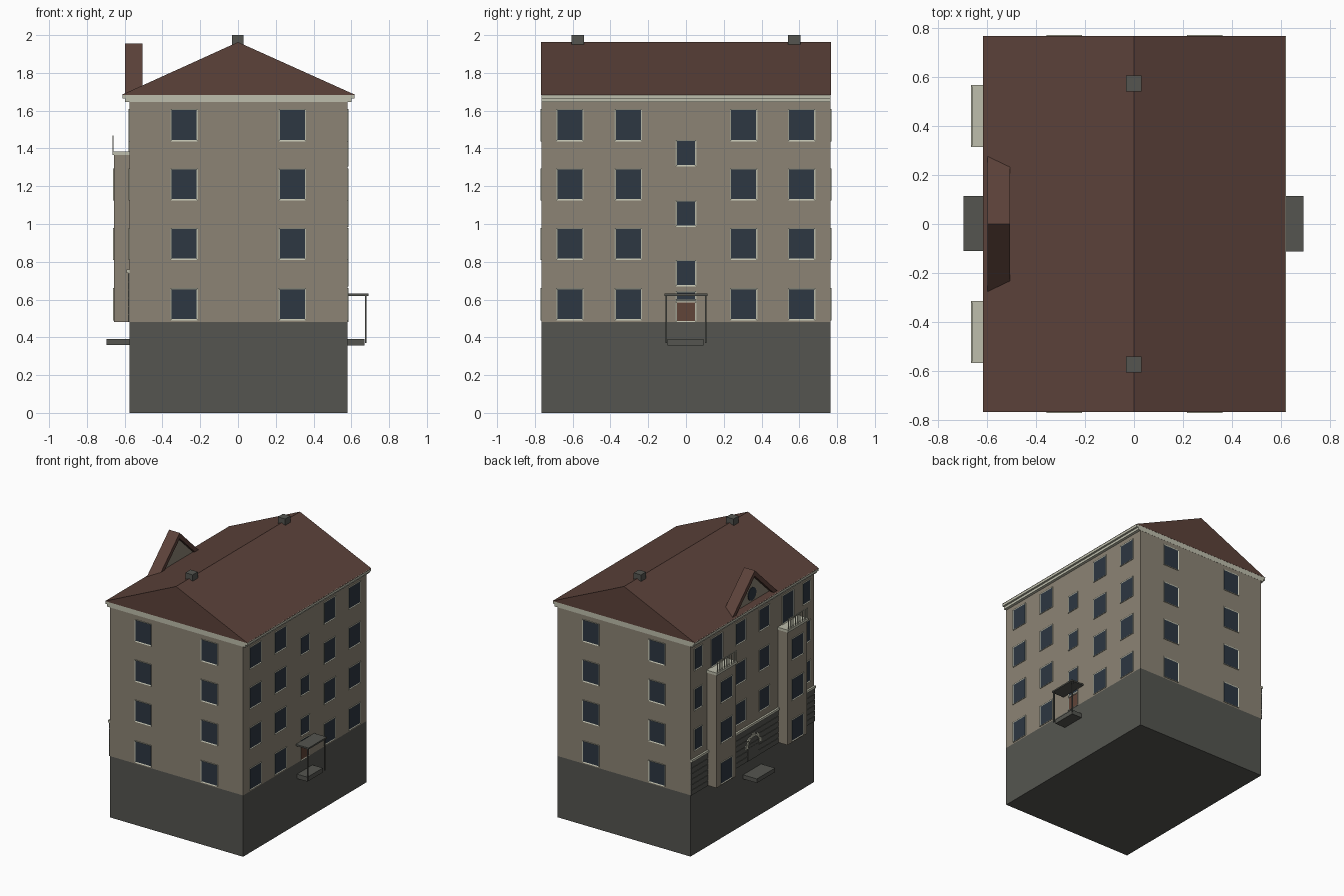
import bpy
import bmesh
import math
from mathutils import Vector

cube = bpy.data.objects.get("Cube")
if cube:
    bpy.data.objects.remove(cube)


def material(name, r, g, b):
    m = bpy.data.materials.new(name)
    m.use_nodes = True
    m.diffuse_color = (r, g, b, 1)
    m.node_tree.nodes["Principled BSDF"].inputs["Base Color"].default_value = (r, g, b, 1)
    return m


WALL = material("beige_plaster", 0.262, 0.231, 0.178)
BASE = material("grey_stone", 0.089, 0.091, 0.080)
ROOF = material("brown_roof", 0.107, 0.054, 0.042)
TRIM = material("cream_trim", 0.515, 0.515, 0.413)
GLASS = material("dark_glass", 0.026, 0.038, 0.054)
DOOR = material("brown_door", 0.120, 0.058, 0.040)


def finish(name, bm, *mats):
    bmesh.ops.recalc_face_normals(bm, faces=bm.faces)
    mesh = bpy.data.meshes.new(name)
    bm.to_mesh(mesh)
    bm.free()
    for m in mats:
        mesh.materials.append(m)
    obj = bpy.data.objects.new(name, mesh)
    bpy.context.collection.objects.link(obj)
    return obj


def prism(name, points, start, end, mat):
    """Extrude a closed list of points from offset start to offset end."""
    bm = bmesh.new()
    face = bm.faces.new([bm.verts.new(Vector(p) + Vector(start)) for p in points])
    new = bmesh.ops.extrude_face_region(bm, geom=[face])["geom"]
    verts = [v for v in new if isinstance(v, bmesh.types.BMVert)]
    bmesh.ops.translate(bm, verts=verts, vec=Vector(end) - Vector(start))
    return finish(name, bm, mat)


def box(name, x, y, z, mat):
    pts = [(x[0], y[0], 0), (x[1], y[0], 0), (x[1], y[1], 0), (x[0], y[1], 0)]
    return prism(name, pts, (0, 0, z[0]), (0, 0, z[1]), mat)


def window(name, centre, normal, width, z, fill=GLASS):
    """Shallow framed box whose front face is inset, sunk and filled."""
    n = Vector(normal)
    side = Vector((-n.y, n.x, 0)) * width / 2
    c = Vector(centre)
    bm = bmesh.new()
    corners = [(-1, z[0]), (1, z[0]), (1, z[1]), (-1, z[1])]
    face = bm.faces.new([bm.verts.new(c + side * s + Vector((0, 0, h)) - n * 0.002)
                         for s, h in corners])
    new = bmesh.ops.extrude_face_region(bm, geom=[face])["geom"]
    front = next(f for f in new if isinstance(f, bmesh.types.BMFace))
    bmesh.ops.translate(bm, verts=list(front.verts), vec=n * 0.008)
    bmesh.ops.inset_region(bm, faces=[front], thickness=0.009)
    bmesh.ops.translate(bm, verts=list(front.verts), vec=-n * 0.004)
    front.material_index = 1
    return finish(name, bm, TRIM, fill)


X0, X1, Y = -0.575, 0.58, 0.765
FLOORS = [(0.49, 0.66), (0.81, 0.98), (1.125, 1.295), (1.438, 1.61)]

# Main body, cornice and roof
box("foundation", (X0, X1), (-Y, Y), (0, 0.48), BASE)
box("main_walls", (X0, X1), (-Y, Y), (0.48, 1.65), WALL)
box("lower_cornice", (-0.597, 0.602), (-Y - 0.001, Y + 0.001), (1.645, 1.666), TRIM)
box("upper_cornice", (-0.612, 0.617), (-Y - 0.001, Y + 0.001), (1.664, 1.686), TRIM)
prism("gable_roof", [(-0.615, 0, 1.684), (0.62, 0, 1.684), (0, 0, 1.963)],
      (0, -Y - 0.002, 0), (0, Y + 0.002, 0), ROOF)
for y in (-0.573, 0.573):
    box("ridge_chimney", (-0.033, 0.03), (y - 0.032, y + 0.032), (1.93, 2.0), BASE)

# Windows on the front, back and right walls
for z in FLOORS:
    for x in (-0.285, 0.288):
        window("front_window", (x, -Y, 0), (0, -1, 0), 0.145, z)
        window("back_window", (x, Y, 0), (0, 1, 0), 0.145, z)
    for y in (-0.615, -0.305, 0.305, 0.612):
        window("right_window", (X1, y, 0), (1, 0, 0), 0.145, z)
for z in ((0.67, 0.81), (0.985, 1.125), (1.305, 1.445)):
    window("stair_window", (X1, 0, 0), (1, 0, 0), 0.11, z)

# Right entrance with canopy
window("right_door", (X1, 0, 0), (1, 0, 0), 0.11, (0.48, 0.6), DOOR)
window("right_fanlight", (X1, 0, 0), (1, 0, 0), 0.11, (0.585, 0.645))
box("right_platform", (X1, 0.67), (-0.097, 0.093), (0.357, 0.392), BASE)
box("canopy", (X1, 0.69), (-0.113, 0.115), (0.62, 0.632), BASE)
for y in (-0.105, 0.105):
    box("canopy_post", (0.673, 0.681), (y - 0.004, y + 0.004), (0.37, 0.622), BASE)

# Left entrance: platform and arch of stone blocks
box("left_platform", (-0.695, X0), (-0.11, 0.115), (0.36, 0.392), BASE)
box("left_door", (X0 - 0.01, X0), (-0.07, 0.07), (0.48, 0.58), BASE)
BLOCKS = 9
for i in range(BLOCKS):
    a0 = math.pi * (i + 0.04) / BLOCKS
    a1 = math.pi * (i + 0.96) / BLOCKS
    outer = 0.1 if i % 2 == 0 else 0.09
    ring = [(0.072, a0), (outer, a0), (outer, a1), (0.072, a1)]
    prism("arch_block", [(0, r * math.cos(a), 0.58 + r * math.sin(a)) for r, a in ring],
          (X0, 0, 0), (X0 - 0.015, 0, 0), TRIM)

# Banded stone ground floor on the left wall, with ledge
for y in ((-Y, -0.56), (-0.315, 0.315), (0.56, Y)):
    box("stone_panel", (X0 - 0.004, X0), y, (0.48, 0.74), BASE)
    for i in range(6):
        z = 0.48 + i * 0.0433
        box("stone_course", (X0 - 0.008, X0), y, (z, z + 0.038), BASE)
    box("ground_ledge", (X0 - 0.015, X0), y, (0.74, 0.758), TRIM)

# Left wall bays, balconies and windows, mirrored about the middle
OUT = (-1, 0, 0)
for s in (-1, 1):
    mid = s * 0.44
    box("bay", (-0.657, X0), (mid - 0.12, mid + 0.12), (0.48, 1.37), WALL)
    box("balcony_slab", (-0.665, X0), (mid - 0.126, mid + 0.126), (1.365, 1.385), TRIM)
    for i in range(9):
        y = mid - 0.116 + i * 0.029
        box("baluster", (-0.664, -0.658), (y - 0.003, y + 0.003), (1.38, 1.465), TRIM)
    box("balcony_rail", (-0.664, -0.658), (mid - 0.12, mid + 0.12), (1.462, 1.469), TRIM)
    for z in FLOORS[:3]:
        window("bay_window", (-0.657, mid, 0), OUT, 0.145, z)
    window("balcony_door", (X0, mid, 0), OUT, 0.145, (1.385, 1.61))
    for z in FLOORS[1:]:
        window("left_outer_window", (X0, s * 0.67, 0), OUT, 0.1, z)
        window("left_inner_window", (X0, s * 0.145, 0), OUT, 0.13, z)

# Roof gable over the left wall, with round window
prism("dormer_roof", [(0, -0.28, 1.688), (0, 0, 1.955), (0, 0.28, 1.688),
                      (0, 0.235, 1.688), (0, 0, 1.91), (0, -0.235, 1.688)],
      (-0.597, 0, 0), (-0.505, 0, 0), ROOF)
prism("dormer_wall", [(0, -0.24, 1.688), (0, 0, 1.915), (0, 0.24, 1.688)],
      (-0.57, 0, 0), (-0.53, 0, 0), WALL)
circle = [i * math.tau / 24 for i in range(24)]
prism("round_window", [(0, 0.05 * math.cos(a), 1.765 + 0.05 * math.sin(a)) for a in circle],
      (-0.575, 0, 0), (-0.569, 0, 0), GLASS)
